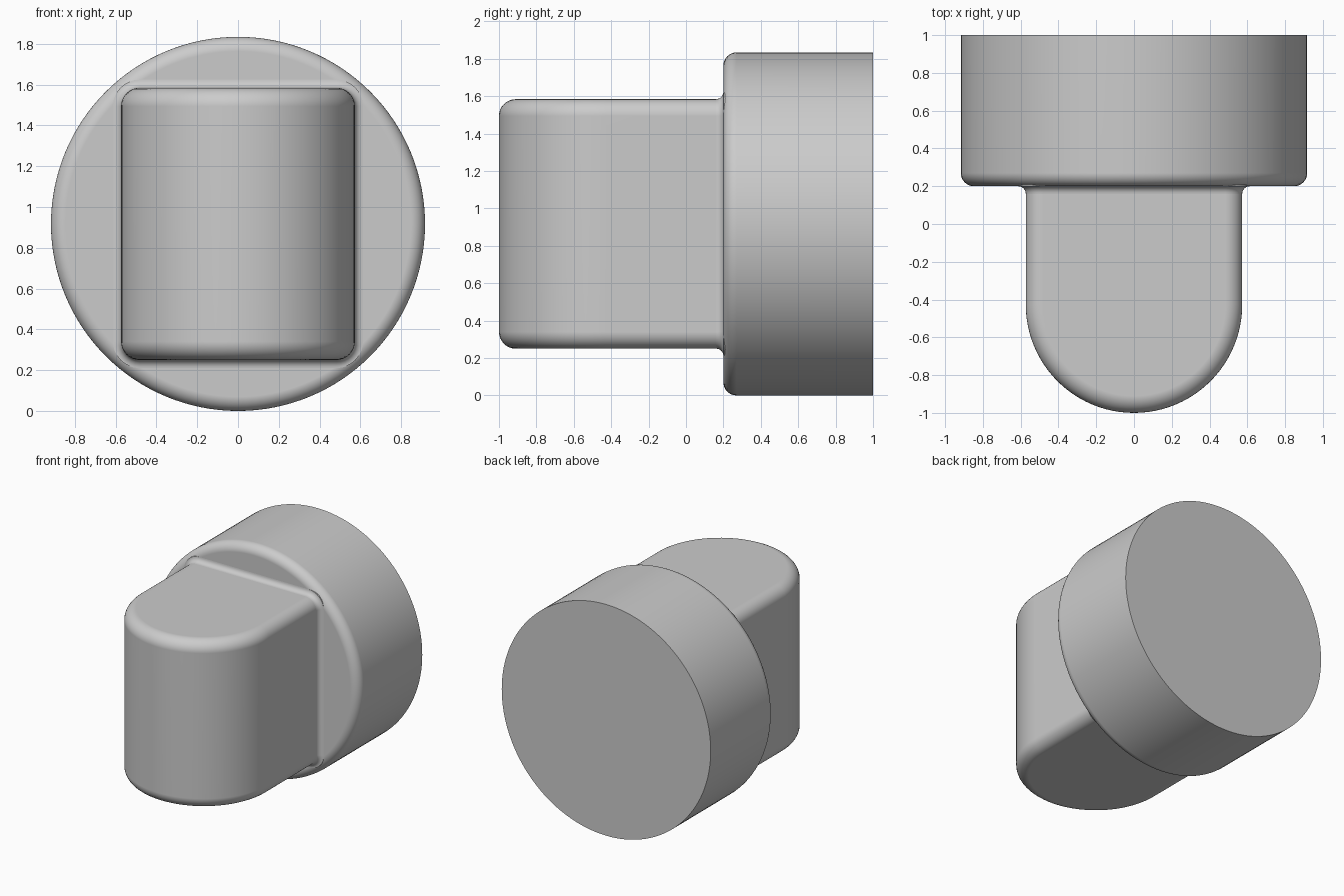
import bpy, bmesh
from math import sin, cos, pi, radians

cube = bpy.data.objects.get("Cube")
if cube:
    bpy.data.objects.remove(cube, do_unlink=True)

grey = bpy.data.materials.new("plain grey")
grey.use_nodes = True
colour = (0.6, 0.6, 0.6, 1)
grey.diffuse_color = colour
grey.node_tree.nodes["Principled BSDF"].inputs["Base Color"].default_value = colour

MID = 0.917            # height of the axis, also the base radius
FACE = 0.2             # y of the base's front face
HALF_W, HALF_H = 0.573, 0.667
EDGE = 0.09            # rounding of the tongue's edges
STEPS = 8


def loft(name, rings):
    """Skin equal-length closed rings and cap both ends."""
    bm = bmesh.new()
    loops = [[bm.verts.new(p) for p in ring] for ring in rings]
    for a, b in zip(loops, loops[1:]):
        for i in range(len(a)):
            bm.faces.new((a[i - 1], a[i], b[i], b[i - 1]))
    bm.faces.new(loops[0])
    bm.faces.new(loops[-1])
    bmesh.ops.recalc_face_normals(bm, faces=bm.faces)
    mesh = bpy.data.meshes.new(name)
    bm.to_mesh(mesh)
    bm.free()
    mesh.materials.append(grey)
    obj = bpy.data.objects.new(name, mesh)
    bpy.context.collection.objects.link(obj)
    bpy.ops.object.select_all(action="DESELECT")
    obj.select_set(True)
    bpy.context.view_layer.objects.active = obj
    bpy.ops.object.shade_smooth_by_angle(angle=radians(35))
    weighted = obj.modifiers.new("Flat caps", "WEIGHTED_NORMAL")
    weighted.keep_sharp = True
    return obj


def quarter():
    return [i / STEPS * pi / 2 for i in range(STEPS + 1)]


# Round base: straight wall with a rounded front rim
def circle(radius, y, n=128):
    return [(radius * cos(2 * pi * i / n), y, MID + radius * sin(2 * pi * i / n))
            for i in range(n)]


RIM = 0.07
rim = [circle(MID - RIM + RIM * sin(a), FACE + RIM - RIM * cos(a)) for a in quarter()]
loft("round_base", rim + [circle(MID, 1)])


# Tongue: half-round nose in plan, rounded along its top and bottom edges
def plan(inset, z, n=48):
    r = HALF_W - inset
    nose = [(-r * cos(pi * i / n), HALF_W - 1 - r * sin(pi * i / n), z)
            for i in range(n + 1)]
    return nose + [(r, FACE + 0.06, z), (-r, FACE + 0.06, z)]


half = [(EDGE * (1 - sin(a)), HALF_H - EDGE + EDGE * cos(a)) for a in quarter()]
loft("tongue", [plan(d, MID - h) for d, h in half]
     + [plan(d, MID + h) for d, h in reversed(half)])


# Concave fillet where the tongue meets the base
def rounded_rect(grow, y):
    r = EDGE + grow
    ring = []
    for k, (sx, sz) in enumerate(((1, 1), (-1, 1), (-1, -1), (1, -1))):
        for a in quarter():
            t = a + k * pi / 2
            ring.append((sx * (HALF_W - EDGE) + r * cos(t), y,
                         MID + sz * (HALF_H - EDGE) + r * sin(t)))
    return ring


FIL = 0.04
flare = [rounded_rect(FIL * (1 - cos(a)), FACE - FIL + FIL * sin(a)) for a in quarter()]
loft("joint_fillet", flare + [rounded_rect(FIL, FACE + 0.012)])
